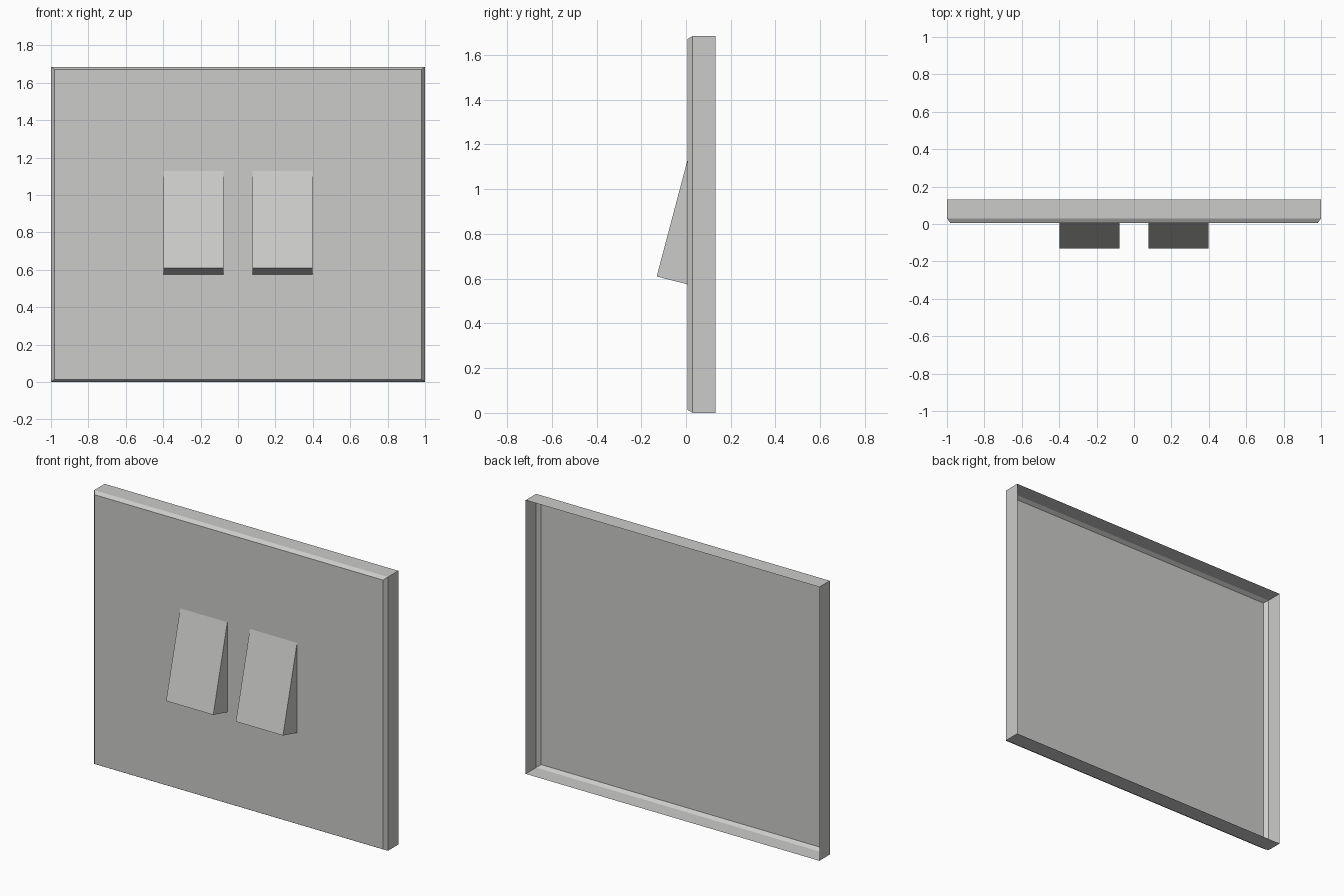
import bpy

if "Cube" in bpy.data.objects:
    bpy.data.objects.remove(bpy.data.objects["Cube"])

mat = bpy.data.materials.new("light grey plastic")
mat.diffuse_color = (0.6, 0.6, 0.59, 1)
mat.use_nodes = True
mat.node_tree.nodes["Principled BSDF"].inputs["Base Color"].default_value = mat.diffuse_color


def make(name, verts, faces):
    mesh = bpy.data.meshes.new(name)
    mesh.from_pydata(verts, [], faces)
    mesh.materials.append(mat)
    ob = bpy.data.objects.new(name, mesh)
    bpy.context.collection.objects.link(ob)
    return ob


def ring(y, dx, dz):
    """Rectangular outline of the plate, inset by dx and dz."""
    x, lo, hi = 1 - dx, dz, 1.685 - dz
    return [(-x, y, lo), (x, y, lo), (x, y, hi), (-x, y, hi)]


# Wall plate: hollow shell, bevelled front rim, open at the back
FRONT, BACK = 0.006, 0.131
verts = ring(FRONT, 0.018, 0.014) + ring(0.03, 0, 0) + ring(BACK, 0, 0)
faces = [(0, 1, 2, 3)]
for r in (0, 4):
    for i in range(4):
        j = (i + 1) % 4
        faces.append((r + i, r + 4 + i, r + 4 + j, r + j))
make("wall_plate", verts, faces)

# Rocker switches: wedges standing on the plate, open where they meet it
profile = [(FRONT, 1.128), (-0.131, 0.61), (FRONT, 0.575)]
for name, x0 in (("left_rocker", -0.398), ("right_rocker", 0.077)):
    verts = [(x, y, z) for x in (x0, x0 + 0.321) for y, z in profile]
    make(name, verts, [(0, 1, 2), (3, 5, 4), (0, 3, 4, 1), (1, 4, 5, 2)])
